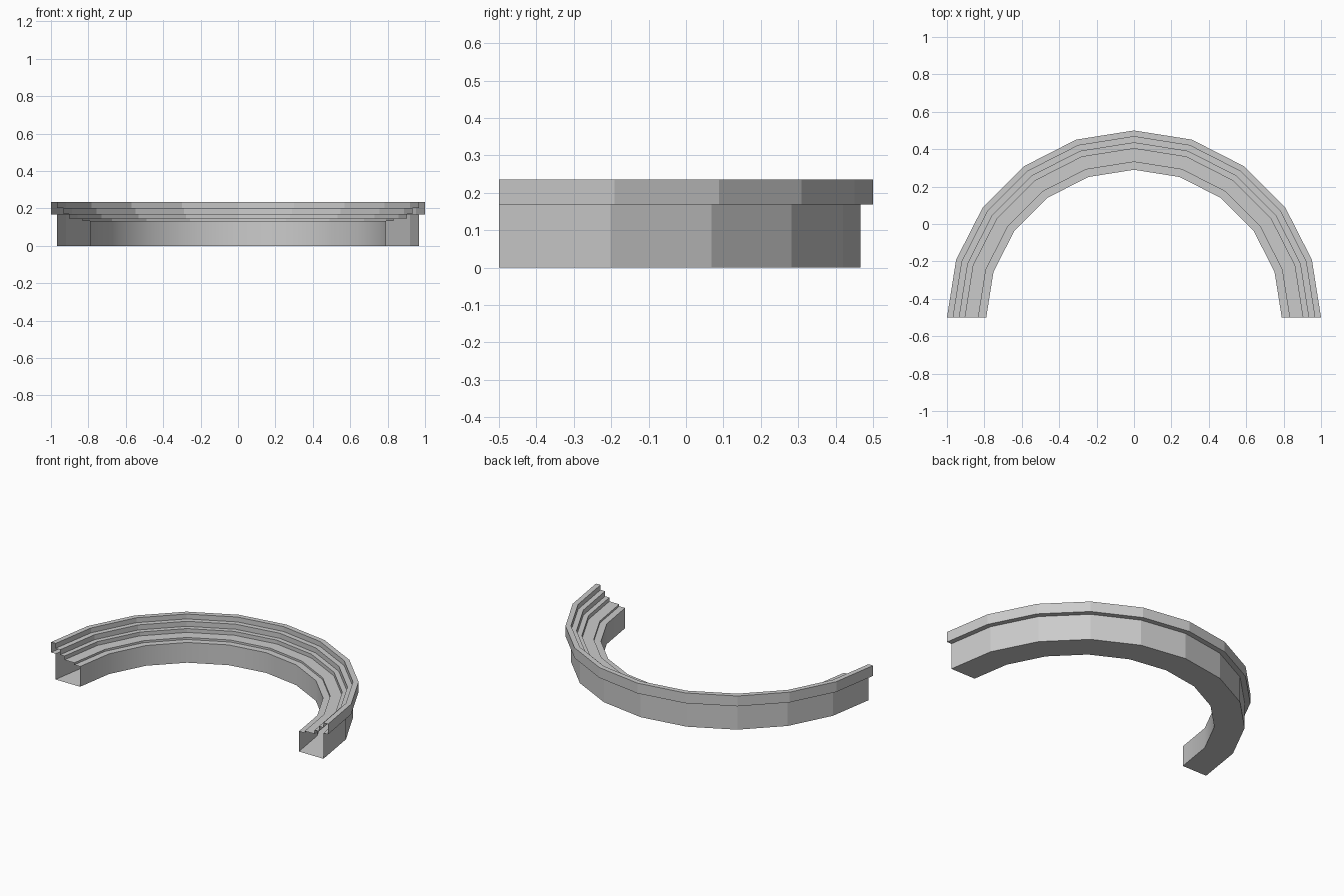
import bpy, bmesh
from math import sin, cos, pi

if "Cube" in bpy.data.objects:
    bpy.data.objects.remove(bpy.data.objects["Cube"])

SEGMENTS = 10
CENTRE_Y = -0.5

# Closed cross-section (radius, height): flange, stepped top, inner wall, base
PROFILE = [
    (0.967, 0.0), (0.967, 0.168), (1.0, 0.168), (1.0, 0.235),
    (0.967, 0.235), (0.967, 0.203), (0.934, 0.203), (0.934, 0.170),
    (0.903, 0.170), (0.903, 0.145), (0.832, 0.145), (0.832, 0.132),
    (0.79, 0.132), (0.79, 0.0),
]
INNER_WALL = 12   # profile segment that is smooth shaded

# Half-ring sweep, left open at both ends
bm = bmesh.new()
rings = []
for k in range(SEGMENTS + 1):
    a = pi * k / SEGMENTS
    rings.append([bm.verts.new((r * cos(a), CENTRE_Y + r * sin(a), z))
                  for r, z in PROFILE])

n = len(PROFILE)
for r0, r1 in zip(rings, rings[1:]):
    for i in range(n):
        j = (i + 1) % n
        face = bm.faces.new((r0[i], r1[i], r1[j], r0[j]))
        face.smooth = i == INNER_WALL

# Face outwards: the profile's outer side must point away from the centre
bm.normal_update()
bm.faces.ensure_lookup_table()
outer = bm.faces[0]
mid = outer.calc_center_median()
mid.y -= CENTRE_Y
if outer.normal.x * mid.x + outer.normal.y * mid.y < 0:
    bmesh.ops.reverse_faces(bm, faces=bm.faces[:])

mesh = bpy.data.meshes.new("stepped_half_ring")
bm.to_mesh(mesh)
bm.free()
ring = bpy.data.objects.new("stepped_half_ring", mesh)
bpy.context.collection.objects.link(ring)
